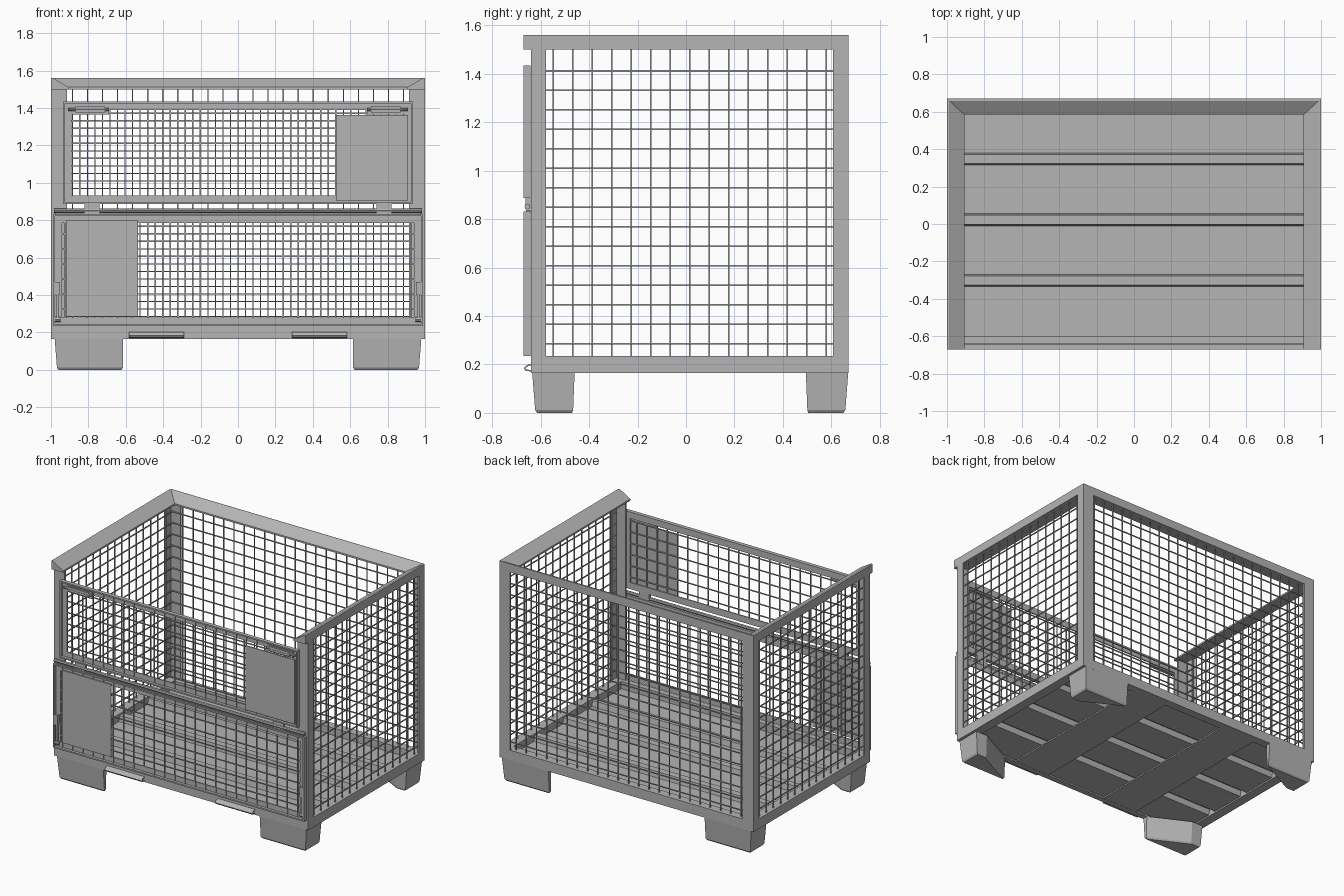
import bpy, bmesh, math
from mathutils import Vector

if "Cube" in bpy.data.objects:
    bpy.data.objects.remove(bpy.data.objects["Cube"], do_unlink=True)

steel = bpy.data.materials.new("grey_steel")
steel.use_nodes = True
steel.diffuse_color = (0.46, 0.46, 0.46, 1)
steel.node_tree.nodes["Principled BSDF"].inputs["Base Color"].default_value = (0.46, 0.46, 0.46, 1)


def finish(name, bm):
    bmesh.ops.recalc_face_normals(bm, faces=bm.faces)
    me = bpy.data.meshes.new(name)
    bm.to_mesh(me)
    bm.free()
    me.materials.append(steel)
    ob = bpy.data.objects.new(name, me)
    bpy.context.collection.objects.link(ob)
    return ob


def add_box(bm, x0, x1, y0, y1, z0, z1):
    vs = bmesh.ops.create_cube(bm, size=1)["verts"]
    for v in vs:
        v.co = Vector(((x0 + x1) / 2 + v.co.x * (x1 - x0),
                       (y0 + y1) / 2 + v.co.y * (y1 - y0),
                       (z0 + z1) / 2 + v.co.z * (z1 - z0)))


def boxes(name, items):
    bm = bmesh.new()
    for b in items:
        add_box(bm, *b)
    return finish(name, bm)


def loft(bm, rings):
    """Skin closed rings of points and cap both ends."""
    rs = [[bm.verts.new(p) for p in r] for r in rings]
    n = len(rs[0])
    for a, b in zip(rs, rs[1:]):
        for i in range(n):
            bm.faces.new((a[i], a[(i + 1) % n], b[(i + 1) % n], b[i]))
    bm.faces.new(rs[0])
    bm.faces.new(rs[-1])


def rod(name, x0, x1, y, z, r):
    bm = bmesh.new()
    loft(bm, [[(x, y + r * math.cos(a), z + r * math.sin(a))
               for a in [k * math.pi / 4 for k in range(8)]] for x in (x0, x1)])
    return finish(name, bm)


def steps(start, pitch, lo, hi):
    k = math.ceil((lo - start) / pitch)
    out = []
    while start + k * pitch < hi:
        out.append(start + k * pitch)
        k += 1
    return out


W = 0.0033  # wire half thickness


def mesh_panel(name, axis, pos, u0, u1, z0, z1, us, zs):
    """Welded wire grid; axis 'x' lies along x, axis 'y' lies along y."""
    items = []
    for u in us:
        items.append((u - W, u + W, pos - W, pos + W, z0, z1))
    for z in zs:
        items.append((u0, u1, pos + W, pos + 3 * W, z - W, z + W))
    if axis == 'y':
        items = [(c, d, a, b, e, f) for a, b, c, d, e, f in items]
    return boxes(name, items)


# Bottom frame
boxes("bottom_frame", [
    (-1, 1, -0.64, -0.60, 0.165, 0.235), (-1, 1, 0.61, 0.67, 0.165, 0.235),
    (-1, -0.93, -0.60, 0.61, 0.165, 0.235), (0.93, 1, -0.60, 0.61, 0.165, 0.235)])

# Ribbed sheet floor, profile runs front to back
prof = [(-0.62, 0.175)]
for y in (-0.335, -0.01, 0.315):
    prof += [(y, 0.175), (y + 0.008, 0.215), (y + 0.057, 0.215), (y + 0.065, 0.175)]
prof.append((0.63, 0.175))
section = prof + [(y, z + 0.008) for y, z in reversed(prof)]
bm = bmesh.new()
loft(bm, [[(x, y, z) for y, z in section] for x in (-0.95, 0.95)])
finish("ribbed_floor", bm)

# Cross members under the floor
boxes("floor_cross_members", [(s * 0.38 - 0.14, s * 0.38 + 0.14, -0.62, 0.63, 0.166, 0.175)
                              for s in (-1, 1)])

# Tapered corner feet with a diagonal inner side
for sx, side in ((1, "left"), (-1, "right")):
    for front, sy, y_out in ((True, 1, -0.635), (False, -1, 0.67)):
        plan = [(0.98, 0), (0.615, 0), (0.615, 0.035), (0.89, 0.175), (0.98, 0.175)]
        rings = []
        for z, k in ((0.166, 0), (0.012, 0.012), (0.0, 0.02)):
            ring = []
            for x, d in plan:
                xx = x - k if x > 0.9 else x + (k - 0.012 if k > 0.012 else 0)
                dd = d + k if d < 0.01 else d - k * 0.5
                ring.append((sx * xx, y_out + sy * dd, z))
            rings.append(ring)
        bm = bmesh.new()
        loft(bm, rings)
        finish(("front_" if front else "back_") + side + "_foot", bm)

# Angle-iron corner posts
T = 0.012
for s, side in ((1, "left"), (-1, "right")):
    def sxr(a, b):
        return (a, b) if s > 0 else (-b, -a)
    boxes("front_%s_post" % side, [
        (*sxr(0.915, 1), -0.64, -0.64 + T, 0.235, 1.505),
        (*sxr(1 - T, 1), -0.64, -0.578, 0.235, 1.505)])
    boxes("back_%s_post" % side, [
        (*sxr(0.915, 1), 0.67 - T, 0.67, 0.235, 1.505),
        (*sxr(1 - T, 1), 0.608, 0.67, 0.235, 1.505)])

# Sloped top rail around three sides, mitred at the back corners
rail = [(0, 1.50), (0, 1.56), (0.012, 1.56), (0.093, 1.512), (0.093, 1.50)]
bm = bmesh.new()
loft(bm, [[(-1 + d, -0.67, z) for d, z in rail],
          [(-1 + d, 0.67 - d * 0.92, z) for d, z in rail],
          [(1 - d, 0.67 - d * 0.92, z) for d, z in rail],
          [(1 - d, -0.67, z) for d, z in rail]])
finish("top_rail", bm)

# Wire mesh on the sides and back
zs = steps(0.285, 0.0805, 0.24, 1.49)
ys = steps(0.015, 0.0805, -0.57, 0.60)
mesh_panel("left_mesh", 'y', 0.98, -0.635, 0.66, 0.235, 1.505, ys, zs)
mesh_panel("right_mesh", 'y', -0.98, -0.635, 0.66, 0.235, 1.505, ys, zs)
mesh_panel("back_mesh", 'x', 0.645, -0.99, 0.99, 0.235, 1.505,
           steps(0, 0.0805, -0.93, 0.93), zs)


def door(name, hw, z0, z1, wx, wz, plate):
    """Angle frame (rim plus back flange), wire mesh and a flat sign plate."""
    r, f, yf, yb = 0.01, 0.046, -0.67, -0.642
    parts = []
    for t, y0, y1 in ((r, yf, yb), (f, yb - 0.008, yb)):
        parts += [(-hw, -hw + t, y0, y1, z0, z1), (hw - t, hw, y0, y1, z0, z1),
                  (-hw + t, hw - t, y0, y1, z0, z0 + t),
                  (-hw + t, hw - t, y0, y1, z1 - t, z1)]
    boxes(name + "_frame", parts)
    mesh_panel(name + "_mesh", 'x', -0.652, -hw + r, hw - r, z0 + r, z1 - r,
               steps(wx, 0.0805, -hw + f, hw - f), steps(wz, 0.0805, z0 + f, z1 - f))
    boxes(name + "_plate", [(plate[0], plate[1], -0.664, -0.656, plate[2], plate[3])])


door("lower_door", 0.988, 0.235, 0.832, 0.04, 0.325, (-0.92, -0.535, 0.285, 0.80))
door("upper_door", 0.935, 0.887, 1.435, 0.04, 0.97, (0.525, 0.91, 0.905, 1.362))

# Hinge rods and knuckles between the doors
rod("hinge_rod", -0.985, 0.985, -0.655, 0.852, 0.012)
boxes("hinge_strip", [(-0.975, 0.975, -0.66, -0.64, 0.828, 0.838)])
for s, side in ((1, "left"), (-1, "right")):
    c = s * 0.78
    boxes("%s_hinge" % side, [(c - 0.04, c + 0.04, -0.662, -0.642, 0.84, 0.89)])
    # Sliding latch on the upper door
    c = s * 0.79
    boxes("%s_upper_latch" % side, [
        (c - 0.10, c + 0.10, -0.657, -0.65, 1.365, 1.415),
        (c - 0.08, c + 0.08, -0.668, -0.657, 1.376, 1.408)])
    rod("%s_upper_latch_pin" % side, s * 0.8 - 0.11, s * 0.8 + 0.11, -0.66, 1.392, 0.009)
    # Side latch and pivot on the lower door
    c = s * 0.965
    boxes("%s_lower_latch" % side, [(c - 0.014, c + 0.014, -0.668, -0.65, 0.40, 0.47),
                                    (c - 0.006, c + 0.006, -0.664, -0.65, 0.28, 0.40)])
    rod("%s_lower_pivot" % side, c - 0.015, c + 0.015, -0.655, 0.27, 0.014)
    # Folded lip guiding the forks
    bm = bmesh.new()
    lip = [(-0.635, 0.205), (-0.66, 0.196), (-0.67, 0.184), (-0.662, 0.173), (-0.635, 0.171),
           (-0.635, 0.176), (-0.658, 0.179), (-0.663, 0.184), (-0.656, 0.191), (-0.635, 0.199)]
    loft(bm, [[(s * 0.435 + dx, y, z) for y, z in lip] for dx in (-0.147, 0.147)])
    finish("%s_fork_lip" % side, bm)
